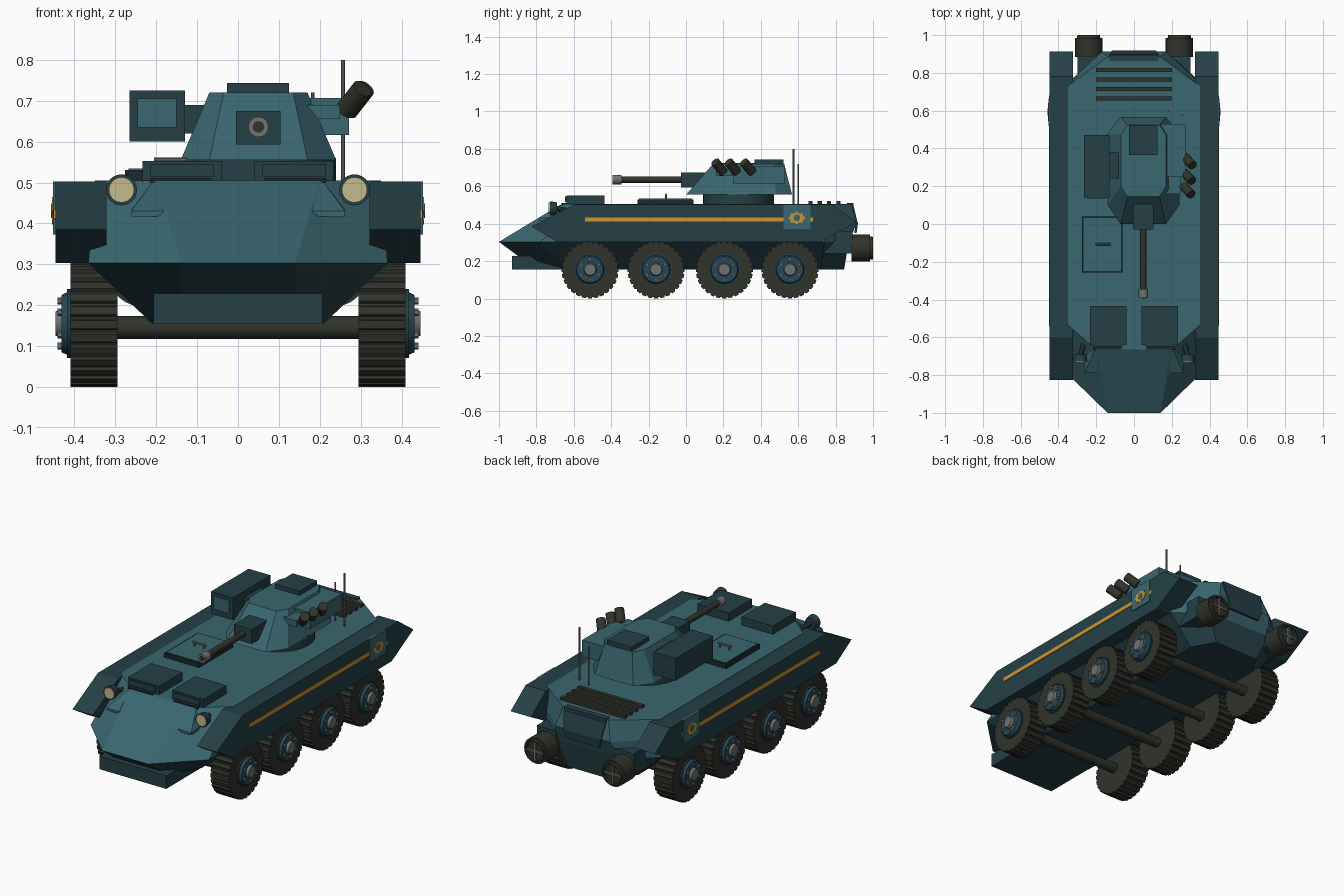
import bpy, bmesh, math
from mathutils import Vector

if "Cube" in bpy.data.objects:
    bpy.data.objects.remove(bpy.data.objects["Cube"])


def material(name, r, g, b):
    m = bpy.data.materials.new(name)
    m.diffuse_color = (r, g, b, 1)
    m.use_nodes = True
    m.node_tree.nodes["Principled BSDF"].inputs["Base Color"].default_value = m.diffuse_color
    return m


TEAL = material("teal paint", 0.042, 0.135, 0.162)
DARK = material("dark teal paint", 0.018, 0.051, 0.062)
LINE = material("shadow teal", 0.009, 0.022, 0.027)
RUBBER = material("rubber", 0.030, 0.033, 0.024)
RIM = material("rim blue", 0.022, 0.066, 0.092)
STEEL = material("steel", 0.16, 0.17, 0.17)
GOLD = material("gold stripe", 0.62, 0.30, 0.035)
LENS = material("lamp lens", 0.56, 0.49, 0.28)


def finish(name, bm, mat, smooth=False):
    bmesh.ops.recalc_face_normals(bm, faces=bm.faces)
    me = bpy.data.meshes.new(name)
    bm.to_mesh(me)
    bm.free()
    me.materials.append(mat)
    ob = bpy.data.objects.new(name, me)
    bpy.context.collection.objects.link(ob)
    if smooth:
        bpy.context.view_layer.objects.active = ob
        ob.select_set(True)
        bpy.ops.object.shade_smooth_by_angle(angle=math.radians(35))
        ob.select_set(False)
    return ob


def loft(name, rings, mat):
    """Skin matching rings of points and cap both ends."""
    bm = bmesh.new()
    vs = [[bm.verts.new(p) for p in ring] for ring in rings]
    n = len(rings[0])
    for a, b in zip(vs, vs[1:]):
        for i in range(n):
            j = (i + 1) % n
            bm.faces.new((a[i], a[j], b[j], b[i]))
    bm.faces.new(vs[0])
    bm.faces.new(vs[-1])
    return finish(name, bm, mat)


def box(name, x, y, z, mat):
    return loft(name, [[(x[0], y[0], h), (x[1], y[0], h), (x[1], y[1], h), (x[0], y[1], h)]
                       for h in z], mat)


def rod(name, a, b, r, mat, sides=20, r2=None):
    a, b = Vector(a), Vector(b)
    bm = bmesh.new()
    bmesh.ops.create_cone(bm, cap_ends=True, segments=sides, radius1=r,
                          radius2=r if r2 is None else r2, depth=(b - a).length)
    rot = (b - a).to_track_quat('Z', 'Y').to_matrix()
    for v in bm.verts:
        v.co = rot @ v.co + (a + b) / 2
    return finish(name, bm, mat, True)


def plan(cx, z, yf, yr, wf, w, wr, ysf, ysr):
    """Eight-sided plan outline: nose, shoulders, tail."""
    right = [(wf, yf), (w, ysf), (w, ysr), (wr, yr)]
    pts = right + [(-x, y) for x, y in reversed(right)]
    return [(cx + x, y, z) for x, y in pts]


def side_prism(name, profile, x0, x1, mat):
    return loft(name, [[(x, y, z) for y, z in profile] for x in (x0, x1)], mat)


# Hull: dark boat-shaped belly and teal upper body
belt = plan(0, 0.303, -1.0, 0.87, 0.14, 0.366, 0.2, -0.78, 0.74)
loft("lower_hull", [plan(0, 0.155, -0.8, 0.845, 0.14, 0.21, 0.14, -0.62, 0.72), belt], DARK)
loft("upper_hull", [belt,
                    plan(0, 0.40, -0.84, 0.912, 0.168, 0.358, 0.17, -0.66, 0.74),
                    plan(0, 0.505, -0.665, 0.885, 0.2, 0.35, 0.14, -0.535, 0.73)], TEAL)
box("front_plate", (-0.207, 0.207), (-0.93, -0.6), (0.155, 0.228), DARK)

# Rear door
loft("rear_door", [[(-w, y, z), (w, y, z), (w, y + 0.012, z), (-w, y + 0.012, z)]
                   for w, y, z in ((0.10, 0.90, 0.35), (0.115, 0.907, 0.40), (0.13, 0.885, 0.492))], DARK)

# Sponsons, stripes and emblems on both sides
sponson = [(-0.825, 0.385), (-0.60, 0.503), (0.78, 0.503), (0.912, 0.408), (0.72, 0.303), (-0.69, 0.303)]
for s, side in ((1, "right"), (-1, "left")):
    side_prism("sponson_" + side, sponson, s * 0.322, s * 0.447, DARK)
    box("stripe_" + side, sorted((s * 0.44, s * 0.451)), (-0.54, 0.525), (0.412, 0.434), GOLD)
    box("stripe_tail_" + side, sorted((s * 0.44, s * 0.451)), (0.665, 0.68), (0.412, 0.434), GOLD)
    box("emblem_plate_" + side, sorted((s * 0.44, s * 0.452)), (0.52, 0.665), (0.373, 0.503), TEAL)
    star = []
    for i in range(16):
        t = i * math.tau / 16
        k = 1.0 if i % 2 == 0 else 0.78
        star.append((0.593 + 0.047 * k * math.cos(t), 0.431 + 0.034 * k * math.sin(t)))
    side_prism("emblem_star_" + side, star, s * 0.45, s * 0.455, GOLD)
    rod("emblem_centre_" + side, (s * 0.45, 0.593, 0.431), (s * 0.457, 0.593, 0.431), 0.018, TEAL, 12)

    # Headlights with wedge brackets
    rod("lamp_shell_" + side, (s * 0.285, -0.69, 0.482), (s * 0.285, -0.728, 0.482), 0.032, DARK, 24, 0.038)
    rod("lamp_lens_" + side, (s * 0.285, -0.72, 0.482), (s * 0.285, -0.734, 0.482), 0.031, LENS, 24)
    rod("lamp_arm_" + side, (s * 0.285, -0.70, 0.482), (s * 0.25, -0.58, 0.46), 0.014, DARK, 10)
    loft("nose_bracket_" + side, [
        [(s * 0.262, -0.79, 0.417), (s * 0.182, -0.79, 0.417), (s * 0.18, -0.74, 0.417), (s * 0.262, -0.68, 0.417)],
        [(s * 0.262, -0.79, 0.43), (s * 0.182, -0.79, 0.43), (s * 0.18, -0.74, 0.435), (s * 0.262, -0.68, 0.435)],
        [(s * 0.21, -0.67, 0.5), (s * 0.20, -0.67, 0.5), (s * 0.20, -0.65, 0.5), (s * 0.21, -0.65, 0.5)]], TEAL)

    # Crew hatches with raised vision ports
    box("crew_hatch_" + side, sorted((s * 0.04, s * 0.233)), (-0.64, -0.435), (0.50, 0.552), DARK)
    box("vision_port_" + side, sorted((s * 0.06, s * 0.215)), (-0.648, -0.64), (0.515, 0.545), DARK)
    box("hatch_sill_" + side, sorted((s * 0.065, s * 0.215)), (-0.665, -0.64), (0.50, 0.511), LINE)

    # Water jets
    x = s * 0.24
    rod("jet_housing_" + side, (x, 0.885, 0.27), (x, 0.985, 0.27), 0.072, RUBBER, 24)
    bm = bmesh.new()
    rim = [[bm.verts.new((x + r * math.cos(i * math.tau / 24), y, 0.27 + r * math.sin(i * math.tau / 24)))
            for i in range(24)] for r, y in ((0.062, 0.98), (0.06, 1.0), (0.052, 1.0), (0.052, 0.984))]
    for a, b in zip(rim, rim[1:]):
        for i in range(24):
            bm.faces.new((a[i], a[(i + 1) % 24], b[(i + 1) % 24], b[i]))
    finish("jet_rim_" + side, bm, RUBBER)
    box("jet_blade_flat_" + side, (x - 0.052, x + 0.052), (0.984, 0.995), (0.265, 0.275), STEEL)
    box("jet_blade_upright_" + side, (x - 0.005, x + 0.005), (0.984, 0.996), (0.218, 0.322), STEEL)
    box("jet_mount_" + side, (x - 0.06, x + 0.06), (0.68, 0.89), (0.24, 0.36), DARK)

# Wheels, hubs, bolts and axles
ZC, TEETH = 0.153, 28
for k, y in enumerate((-0.513, -0.16, 0.205, 0.556)):
    tread = []
    for i in range(TEETH):
        for f, r in ((0.0, 0.145), (0.12, 0.153), (0.7, 0.153), (0.82, 0.145)):
            t = (i + f - 0.41) * math.tau / TEETH - math.pi / 2
            tread.append((y + r * math.cos(t), ZC + r * math.sin(t)))
    rod(f"axle_{k}", (-0.32, y, 0.145), (0.32, y, 0.145), 0.028, RUBBER, 16)
    for s, side in ((1, "right"), (-1, "left")):
        tag = f"_{side}_{k}"
        side_prism("tyre" + tag, tread, s * 0.295, s * 0.41, RUBBER)
        rod("rim" + tag, (s * 0.405, y, 0.155), (s * 0.418, y, 0.155), 0.084, DARK, 24)
        rod("wheel_disc" + tag, (s * 0.415, y, 0.155), (s * 0.432, y, 0.155), 0.078, RIM, 24, 0.07)
        rod("hub" + tag, (s * 0.43, y, 0.155), (s * 0.446, y, 0.155), 0.036, STEEL, 16, 0.03)
        for b in range(6):
            t = b * math.tau / 6 + math.pi / 6
            p = (y + 0.055 * math.cos(t), 0.155 + 0.055 * math.sin(t))
            rod(f"bolt{tag}_{b}", (s * 0.43, *p), (s * 0.441, *p), 0.009, STEEL, 6)

# Deck hatch with handle
box("deck_hatch", (-0.276, -0.06), (-0.258, 0.04), (0.50, 0.53), LINE)
box("deck_hatch_lid", (-0.268, -0.068), (-0.25, 0.032), (0.525, 0.534), TEAL)
rod("hatch_handle", (-0.205, -0.107, 0.555), (-0.125, -0.107, 0.555), 0.006, STEEL, 8)
for x in (-0.195, -0.135):
    rod("handle_post", (x, -0.107, 0.53), (x, -0.107, 0.555), 0.005, STEEL, 8)

# Engine grille
for i, y in enumerate((0.665, 0.715, 0.765, 0.815)):
    box(f"grille_slat_{i}", (-0.2, 0.2), (y - 0.011, y + 0.011), (0.50, 0.521), RUBBER)
box("grille_rear_lip", (-0.13, 0.13), (0.862, 0.895), (0.49, 0.512), DARK)

# Turret
rod("turret_ring", (0.05, 0.28, 0.50), (0.05, 0.28, 0.56), 0.19, DARK, 32)
loft("turret", [plan(0.05, 0.555, 0.0, 0.567, 0.12, 0.19, 0.12, 0.1, 0.48),
                plan(0.05, 0.72, 0.145, 0.525, 0.085, 0.12, 0.085, 0.2, 0.47)], TEAL)
box("turret_hatch", (-0.027, 0.125), (0.365, 0.522), (0.71, 0.744), DARK)
box("mantlet", (-0.005, 0.104), (-0.028, 0.13), (0.593, 0.675), DARK)
rod("gun_barrel", (0.05, 0.0, 0.636), (0.05, -0.36, 0.636), 0.017, RUBBER)
rod("muzzle", (0.05, -0.345, 0.636), (0.05, -0.392, 0.636), 0.025, STEEL)
rod("muzzle_bore", (0.05, -0.39, 0.636), (0.05, -0.394, 0.636), 0.014, RUBBER)

# Missile box on the left and stowage box on the right
box("missile_box", (-0.265, -0.13), (0.14, 0.472), (0.60, 0.725), DARK)
box("missile_window", (-0.246, -0.15), (0.133, 0.145), (0.635, 0.706), TEAL)
box("missile_arm", (-0.14, -0.02), (0.24, 0.38), (0.62, 0.69), DARK)
box("stowage_box", (0.13, 0.272), (0.25, 0.53), (0.616, 0.707), TEAL)
box("launcher_rail", (0.16, 0.25), (0.16, 0.36), (0.655, 0.69), TEAL)

# Smoke launchers
for i, (x, y) in enumerate(((0.283, 0.178), (0.287, 0.25), (0.29, 0.332))):
    c, d = Vector((x, y, 0.703)), Vector((0.021, -0.022, 0.027))
    rod(f"smoke_launcher_{i}", c - d, c + d, 0.025, RUBBER, 14)

# Antennas
rod("tall_antenna", (0.257, 0.575, 0.50), (0.257, 0.575, 0.80), 0.005, STEEL, 8)
rod("short_antenna", (0.183, 0.6, 0.50), (0.183, 0.6, 0.72), 0.004, STEEL, 8)
